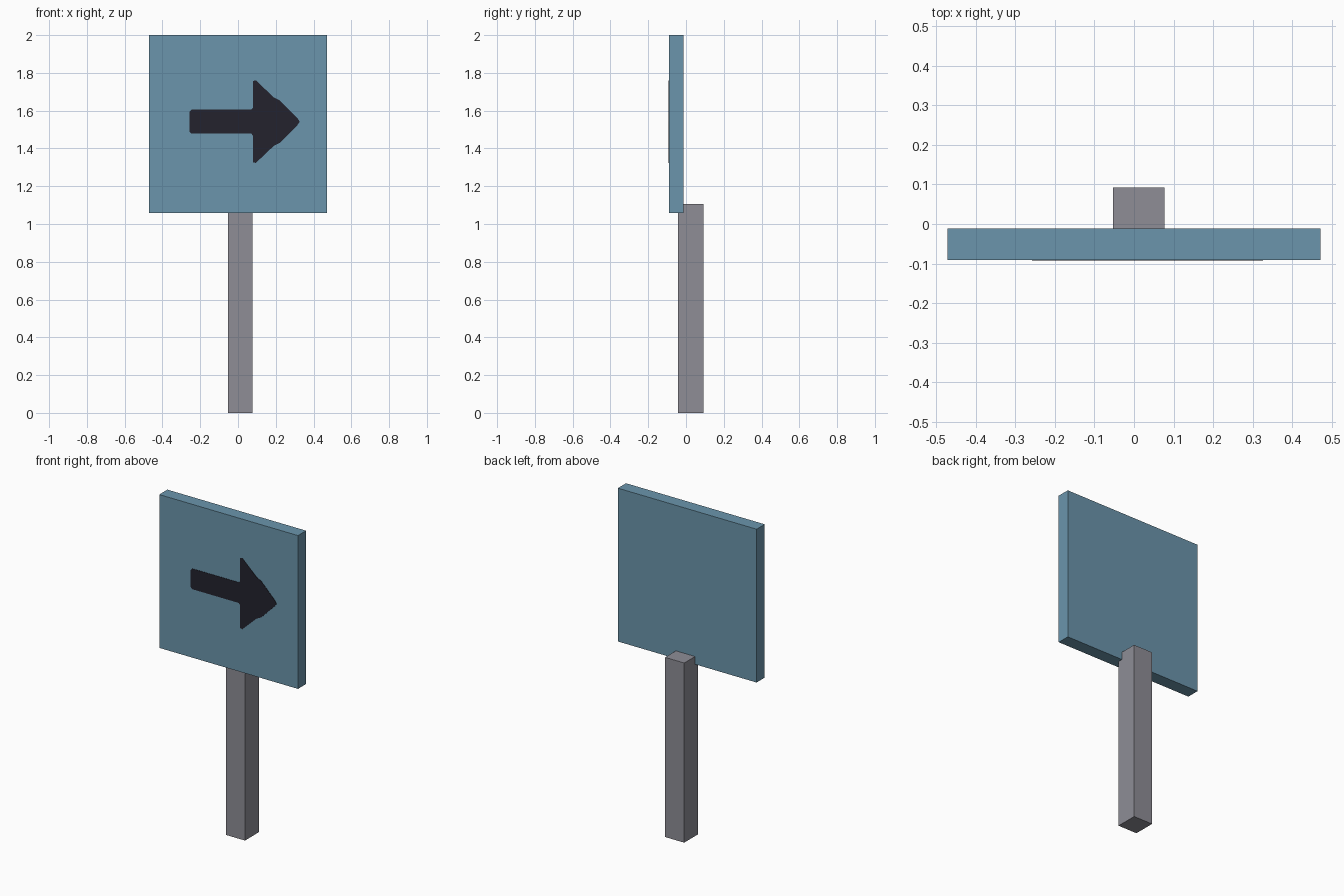
import bpy

if "Cube" in bpy.data.objects:
    bpy.data.objects.remove(bpy.data.objects["Cube"])


def material(name, rgb):
    """Flat colour given as 0-255 sRGB, stored linear."""
    lin = []
    for v in rgb:
        c = v / 255
        lin.append(c / 12.92 if c <= 0.04045 else ((c + 0.055) / 1.055) ** 2.4)
    m = bpy.data.materials.new(name)
    m.diffuse_color = (*lin, 1)
    m.use_nodes = True
    m.node_tree.nodes["Principled BSDF"].inputs["Base Color"].default_value = m.diffuse_color
    return m


def prism(name, outline, y0, y1, mat):
    """Extrude an x-z outline (counter-clockwise seen from the front) from y0 to y1."""
    n = len(outline)
    verts = [(x, y, z) for y in (y0, y1) for x, z in outline]
    faces = [tuple(range(n)), tuple(reversed(range(n, 2 * n)))]
    faces += [(i, i + n, (i + 1) % n + n, (i + 1) % n) for i in range(n)]
    mesh = bpy.data.meshes.new(name)
    mesh.from_pydata(verts, [], faces)
    mesh.materials.append(mat)
    obj = bpy.data.objects.new(name, mesh)
    bpy.context.collection.objects.link(obj)
    return obj


def rect(x0, x1, z0, z1):
    return [(x0, z0), (x1, z0), (x1, z1), (x0, z1)]


blue = material("dusty blue", (107, 149, 172))
grey = material("post grey", (142, 141, 150))
dark = material("arrow black", (35, 34, 45))

# Square post, slightly off centre, its front sunk into the board
prism("post", rect(-0.053, 0.077, 0, 1.105), -0.042, 0.093, grey)

# Sign board
prism("sign_board", rect(-0.472, 0.472, 1.057, 2.0), -0.091, -0.012, blue)

# Painted arrow: lower half outline from tail to tip, mirrored about its axis
axis = 1.542
half = [(-0.258, 0.052), (-0.247, 0.063), (0.07, 0.063), (0.08, 0.075),
        (0.08, 0.215), (0.094, 0.219), (0.19, 0.128), (0.222, 0.112),
        (0.315, 0.018), (0.327, 0.0)]
lower = [(x, axis - h) for x, h in half]
upper = [(x, axis + h) for x, h in reversed(half[:-1])]
prism("arrow", lower + upper, -0.093, -0.088, dark)
